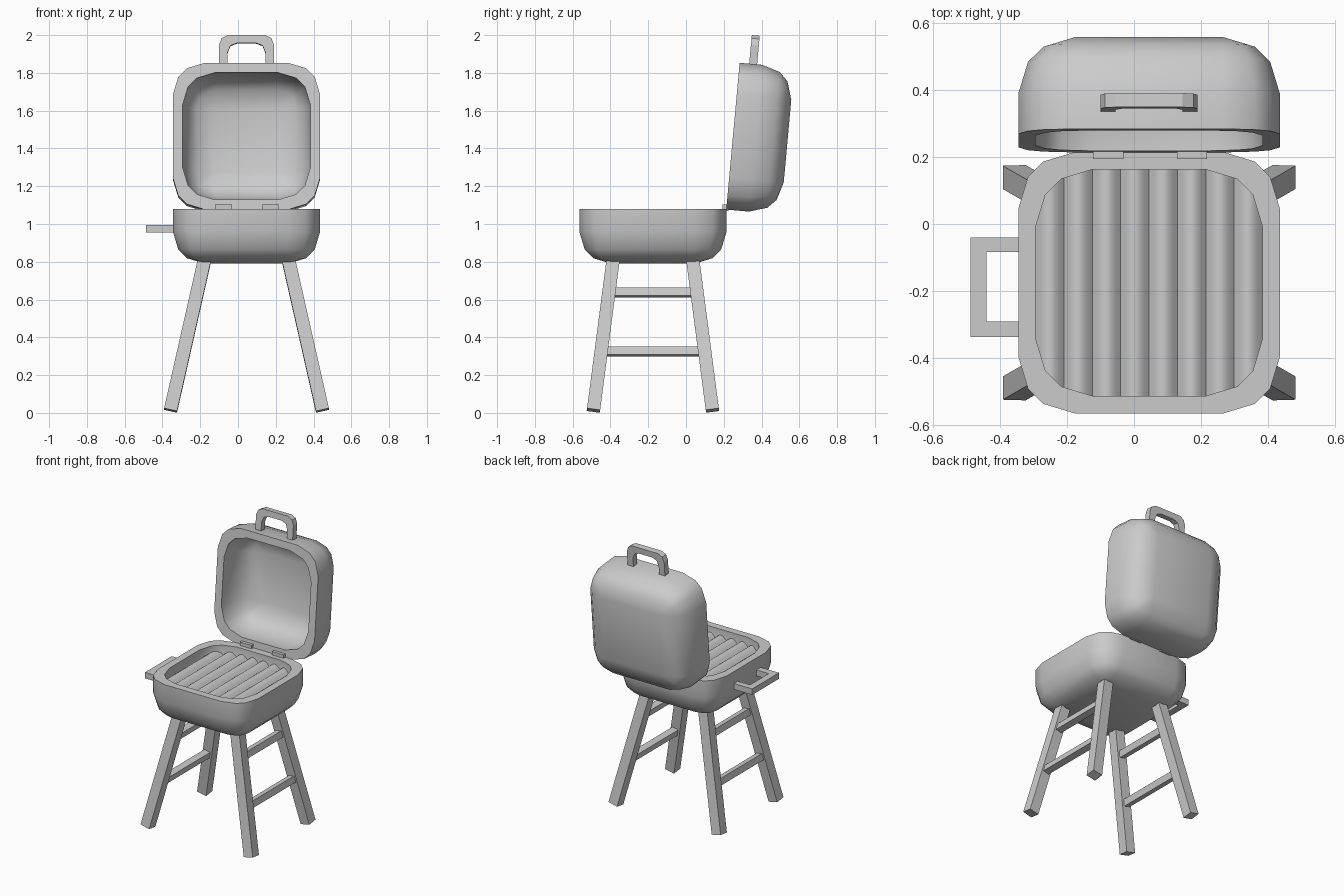
import bpy, bmesh, math
from mathutils import Matrix, Vector

if "Cube" in bpy.data.objects:
    bpy.data.objects.remove(bpy.data.objects["Cube"])

CX, CY = 0.045, -0.175                      # centre of the bowl and legs
ARC = [(1, 0), (0.83, 0.56), (0.56, 0.83), (0, 1)]
OPEN = math.radians(84.8)                   # lid opening angle
LID = Matrix.Translation((CX, 0.2485, 1.465)) @ Matrix.Rotation(OPEN, 4, 'X')


def finish(name, bm, mat=Matrix(), smooth=None):
    bmesh.ops.remove_doubles(bm, verts=bm.verts, dist=1e-5)
    bmesh.ops.recalc_face_normals(bm, faces=bm.faces)
    me = bpy.data.meshes.new(name)
    bm.to_mesh(me)
    bm.free()
    ob = bpy.data.objects.new(name, me)
    bpy.context.collection.objects.link(ob)
    ob.matrix_world = mat
    if smooth:
        bpy.ops.object.select_all(action='DESELECT')
        ob.select_set(True)
        bpy.context.view_layer.objects.active = ob
        bpy.ops.object.shade_smooth_by_angle(angle=math.radians(smooth))
    return ob


def box(name, size, mat):
    bm = bmesh.new()
    bmesh.ops.create_cube(bm, size=1)
    bmesh.ops.scale(bm, vec=size, verts=bm.verts)
    return finish(name, bm, mat)


def ring(bm, core, d, z):
    # rounded square: core half-size plus corner offset d
    pts = []
    for q in range(4):
        rot = Matrix.Rotation(q * math.pi / 2, 3, 'Z')
        pts += [bm.verts.new(rot @ Vector((core + d * a, core + d * b, z))) for a, b in ARC]
    return pts


def shell(name, mat):
    # rounded tub with a flat rim and hollow inside, open at local z = 0
    bm = bmesh.new()
    outer = [(0.22, 0.17, 0)] + [(0.22, 0.17 * a, -0.12 - 0.17 * b) for a, b in ARC]
    inner = [(0.167, 0.171, 0)] + [(0.167, 0.171 * a, -0.07 - 0.17 * b) for a, b in ARC]
    rings = [ring(bm, *p) for p in outer[::-1] + inner]
    for r, s in zip(rings, rings[1:]):
        for i in range(16):
            j = (i + 1) % 16
            bm.faces.new((r[i], r[j], s[j], s[i]))
    for r in (rings[0], rings[-1]):
        bm.faces.new([r[i] for i in (0, 4, 8, 12)])
    return finish(name, bm, mat, 50)


def loop_handle(name, outer, inner, t, mat):
    # flat bar handle between two matching polylines, thickness t
    bm = bmesh.new()
    secs = []
    for o, i in zip(outer, inner):
        secs.append([bm.verts.new((p[0], p[1], z)) for p, z in
                     ((o, -t / 2), (o, t / 2), (i, t / 2), (i, -t / 2))])
    for a, b in zip(secs, secs[1:]):
        for k in range(4):
            m = (k + 1) % 4
            bm.faces.new((a[k], a[m], b[m], b[k]))
    bm.faces.new(secs[0])
    bm.faces.new(secs[-1])
    return finish(name, bm, mat)


def mirrored(pts):
    return pts + [(-x, y) for x, y in pts[::-1]]


# bowl and opened lid
shell("bowl", Matrix.Translation((CX, CY, 1.08)))
shell("lid", LID)

# ridged grate: eight arched strips
bm = bmesh.new()
W, N, S = 0.338, 8, 6
prev = None
for i in range(N * S + 1):
    x = -W + 2 * W * i / (N * S)
    z = 1.01 + 0.03 * math.sin(math.pi * (i % S) / S)
    cur = [bm.verts.new((x, y, z)) for y in (-W, W)]
    if prev:
        bm.faces.new((prev[0], cur[0], cur[1], prev[1]))
    prev = cur
finish("grate", bm, Matrix.Translation((CX, CY, 0)), 40)

# lid handle
loop_handle("lid_handle",
            mirrored([(-0.145, 0.36), (-0.145, 0.49), (-0.132, 0.525), (-0.1, 0.542)]),
            mirrored([(-0.1, 0.36), (-0.1, 0.45), (-0.085, 0.487), (-0.05, 0.5)]),
            0.042, LID @ Matrix.Translation((0, 0, -0.072)))

# side handle on the left
loop_handle("side_handle",
            [(-0.33, -0.04), (-0.487, -0.04), (-0.487, -0.337), (-0.33, -0.337)],
            [(-0.33, -0.083), (-0.44, -0.083), (-0.44, -0.29), (-0.33, -0.29)],
            0.042, Matrix.Translation((0, 0, 0.975)))

# hinges
for side, x in (("left", -0.077), ("right", 0.173)):
    box("hinge_" + side, (0.09, 0.03, 0.035), Matrix.Translation((x, 0.209, 1.087)))

# splayed legs and the stretchers between front and back legs
for sx, lr in ((-1, "left"), (1, "right")):
    for sy, fb in ((-1, "front"), (1, "back")):
        top = Vector((CX + sx * 0.222, CY + sy * 0.211, 0.81))
        foot = Vector((CX + sx * 0.402, CY + sy * 0.315, 0.013))
        up = (top - foot).normalized()
        ax = (Vector((1, 0, 0)) - up * up.x).normalized()
        rot = Matrix((ax, up.cross(ax), up)).transposed().to_4x4()
        box(f"{fb}_leg_{lr}", (0.07, 0.07, (top - foot).length),
            Matrix.Translation((top + foot) / 2) @ rot)
    for z, length, nm in ((0.638, 0.44, "upper"), (0.325, 0.52, "lower")):
        x = CX + sx * (0.222 + (0.81 - z) * 0.226)
        box(f"{nm}_stretcher_{lr}", (0.045, length, 0.045),
            Matrix.Translation((x, CY, z)) @ Matrix.Rotation(-sx * 0.222, 4, 'Y'))
